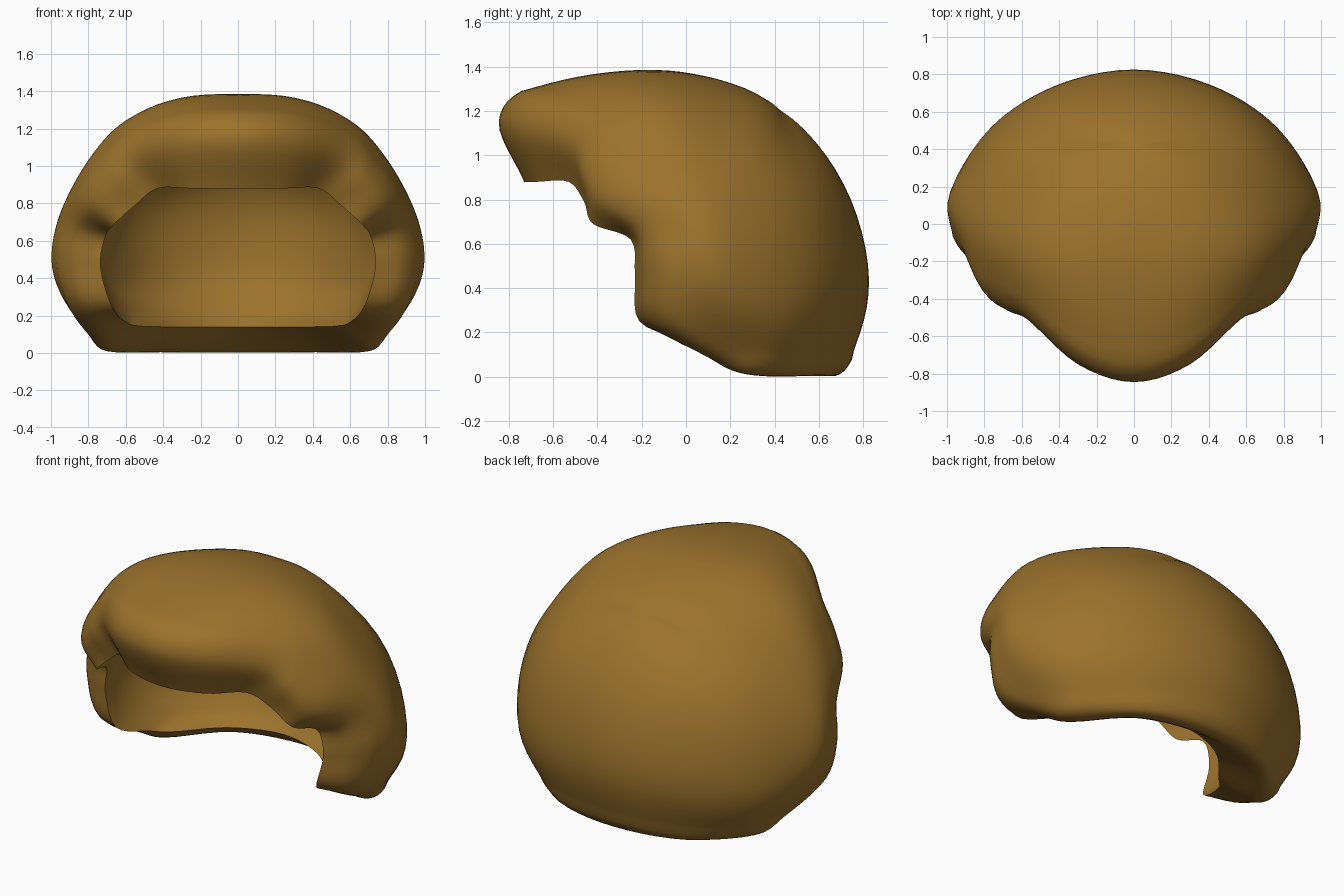
import bpy, bmesh
from mathutils import Vector

if "Cube" in bpy.data.objects:
    bpy.data.objects.remove(bpy.data.objects["Cube"])

# Right-half loops running from fringe centre, down the side, to back centre
edge = [(0, -.73, .88), (.25, -.67, .88), (.43, -.53, .88), (.55, -.46, .79),
        (.66, -.42, .69), (.71, -.25, .62), (.735, -.23, .46), (.675, -.21, .25),
        (.6, .01, .165), (.51, .12, .143), (.3, .34, .14), (0, .44, .14)]
rim = [(0, -.845, 1.15), (.3, -.75, 1.13), (.57, -.51, 1.05), (.68, -.46, .94),
       (.79, -.38, .80), (.86, -.21, .66), (.89, -.17, .48), (.84, -.14, .25),
       (.74, .12, .08), (.67, .27, .012), (.41, .56, .005), (0, .65, .003)]
brow = [(0, -.70, 1.31), (.33, -.6, 1.285), (.61, -.37, 1.18), (.745, -.3, 1.04),
        (.86, -.22, .88), (.94, -.07, .70), (.98, -.03, .49), (.92, .0, .27),
        (.82, .22, .13), (.72, .42, .07), (.42, .66, .09), (0, .765, .11)]
shell = [(0, -.27, 1.385), (.33, -.22, 1.375), (.6, -.1, 1.26), (.755, -.03, 1.105),
         (.87, .05, .92), (.96, .13, .72), (.99, .19, .53), (.95, .29, .40),
         (.86, .43, .34), (.71, .59, .36), (.42, .76, .4), (0, .85, .44)]
pole = Vector((0, .43, 1.222))
N, SU, SV = 22, 5, 6


def full(half):
    pts = [Vector(p) for p in half]
    return pts + [Vector((-p.x, p.y, p.z)) for p in pts[-2:0:-1]]


def spline(a, b, c, d, t):
    return .5 * (2 * b + (c - a) * t + (2 * a - 5 * b + 4 * c - d) * t * t
                 + (3 * b - a - 3 * c + d) * t ** 3)


def crown_point(p):
    # Upper loop lies on a slightly flattened ellipsoid
    m = (p + pole) / 2 - Vector((0, .04, .5))
    n = Vector((m.x, m.y / .81, m.z / .87)).normalized()
    n *= 1 - .13 * max(0, n.y * n.z)
    return Vector((n.x, .04 + .81 * n.y, .5 + .87 * n.z))


def around(loop):
    return [spline(loop[i - 1], loop[i], loop[(i + 1) % N], loop[(i + 2) % N], k / SU)
            for i in range(N) for k in range(SU)]


def inward(p):
    # Cavity is a plain ellipsoid that passes through the opening edge
    c = Vector((0, -.1, .576))
    d = p - c
    n = Vector((d.x / .76, d.y / .7, d.z / .7)).normalized()
    return c + Vector((n.x * .76, n.y * .7, n.z * .7))


def skin(bm, loops, top, first, flip):
    # Loft smooth rings from the opening edge up to the pole
    M = N * SU
    rings = [first]
    for j in range(len(loops)):
        for k in range(1, SV + 1):
            if j == len(loops) - 1 and k == SV:
                break
            ring = []
            for i in range(M):
                col = [l[i] for l in loops] + [top, loops[-1][(i + M // 2) % M]]
                before = col[j - 1] if j else 2 * col[0] - col[1]
                ring.append(bm.verts.new(spline(before, *col[j:j + 3], k / SV)))
            rings.append(ring)
    tip = bm.verts.new(top)
    faces = [(a[i], a[(i + 1) % M], b[(i + 1) % M], b[i])
             for a, b in zip(rings, rings[1:]) for i in range(M)]
    faces += [(rings[-1][i], rings[-1][(i + 1) % M], tip) for i in range(M)]
    for f in faces:
        bm.faces.new(f[::-1] if flip else f)
    return [v for ring in rings[2 * SV:] for v in ring] + [tip]


# Hair shell: outer surface and inner cavity share the opening edge
bm = bmesh.new()
e, r, b, s = (full(l) for l in (edge, rim, brow, shell))
c = [crown_point(p) for p in s]
outer = [around(l) for l in (e, r, b, s, c)]
inner = [outer[0]] + [[inward(p) for p in l] for l in outer[2:]]
opening = [bm.verts.new(p) for p in outer[0]]
crown = skin(bm, outer, pole, opening, False)
skin(bm, inner, inward(pole), opening, True)
for _ in range(12):
    bmesh.ops.smooth_vert(bm, verts=crown, factor=.5,
                          use_axis_x=True, use_axis_y=True, use_axis_z=True)
bmesh.ops.recalc_face_normals(bm, faces=bm.faces)
mesh = bpy.data.meshes.new("hair_shell")
bm.to_mesh(mesh)
bm.free()
hair = bpy.data.objects.new("hair_shell", mesh)
bpy.context.collection.objects.link(hair)

# Golden brown colour and smooth shading with a crisp opening edge
mat = bpy.data.materials.new("golden_brown")
mat.diffuse_color = (.33, .17, .025, 1)
mat.use_nodes = True
mat.node_tree.nodes["Principled BSDF"].inputs["Base Color"].default_value = mat.diffuse_color
mesh.materials.append(mat)
bpy.context.view_layer.objects.active = hair
hair.select_set(True)
bpy.ops.object.shade_smooth_by_angle(angle=.8)
